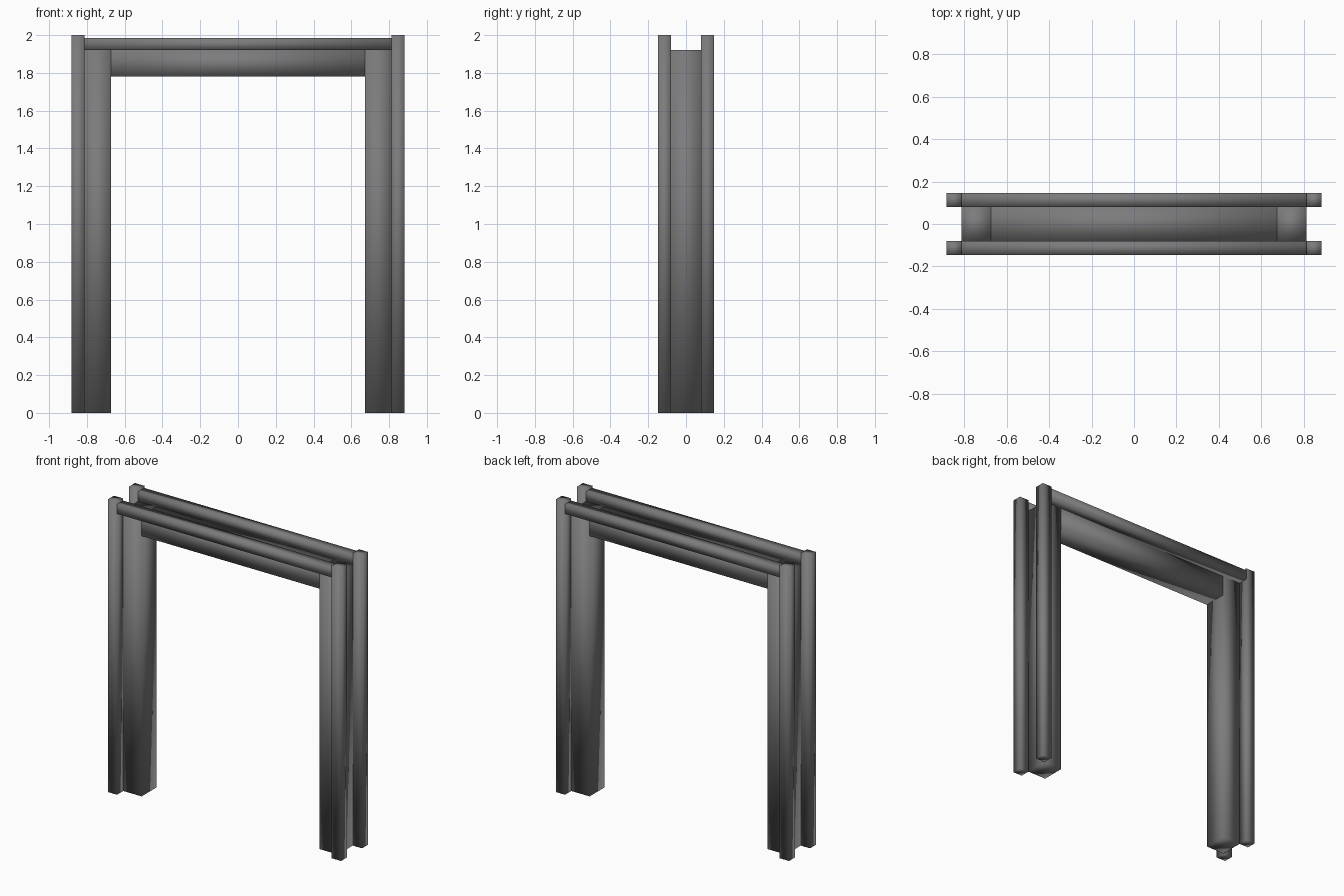
import bpy

cube = bpy.data.objects.get("Cube")
if cube:
    bpy.data.objects.remove(cube, do_unlink=True)

# Single dark metal colour
metal = bpy.data.materials.new("dark_grey_metal")
metal.use_nodes = True
COLOUR = (0.2, 0.2, 0.205, 1)
metal.diffuse_color = COLOUR
metal.node_tree.nodes["Principled BSDF"].inputs["Base Color"].default_value = COLOUR

# Shared dimensions
OUTER_X, POST_X, LEG_X = 0.882, 0.812, 0.673
OUTER_Y, POST_Y = 0.147, 0.08
TOP, BAR_TOP, LEG_TOP, LINTEL_BOTTOM = 2.0, 1.985, 1.92, 1.78


def beam(name, xs, ys, zs):
    """Softly shaded box spanning the given ranges."""
    spans = (xs, ys, zs)
    bpy.ops.mesh.primitive_cube_add(size=1, location=[sum(s) / 2 for s in spans])
    obj = bpy.context.object
    obj.name = name
    obj.scale = [abs(s[1] - s[0]) for s in spans]
    bpy.ops.object.transform_apply(location=False, rotation=False, scale=True)
    bpy.ops.object.shade_smooth()
    obj.data.materials.append(metal)
    return obj


# Legs with a slim post at each outer corner
for side, sx in (("left", 1), ("right", -1)):
    beam(f"{side}_leg", (sx * LEG_X, sx * POST_X), (-POST_Y, POST_Y), (0, LEG_TOP))
    for end, sy in (("front", -1), ("back", 1)):
        beam(f"{side}_{end}_post", (sx * POST_X, sx * OUTER_X),
             (sy * POST_Y, sy * OUTER_Y), (0, TOP))

# Lintel between the legs
beam("lintel", (-LEG_X, LEG_X), (-POST_Y, POST_Y), (LINTEL_BOTTOM, LEG_TOP))

# Top rails joining the posts
for end, sy in (("front", -1), ("back", 1)):
    beam(f"{end}_top_rail", (-POST_X, POST_X),
         (sy * POST_Y, sy * OUTER_Y), (LEG_TOP, BAR_TOP))
